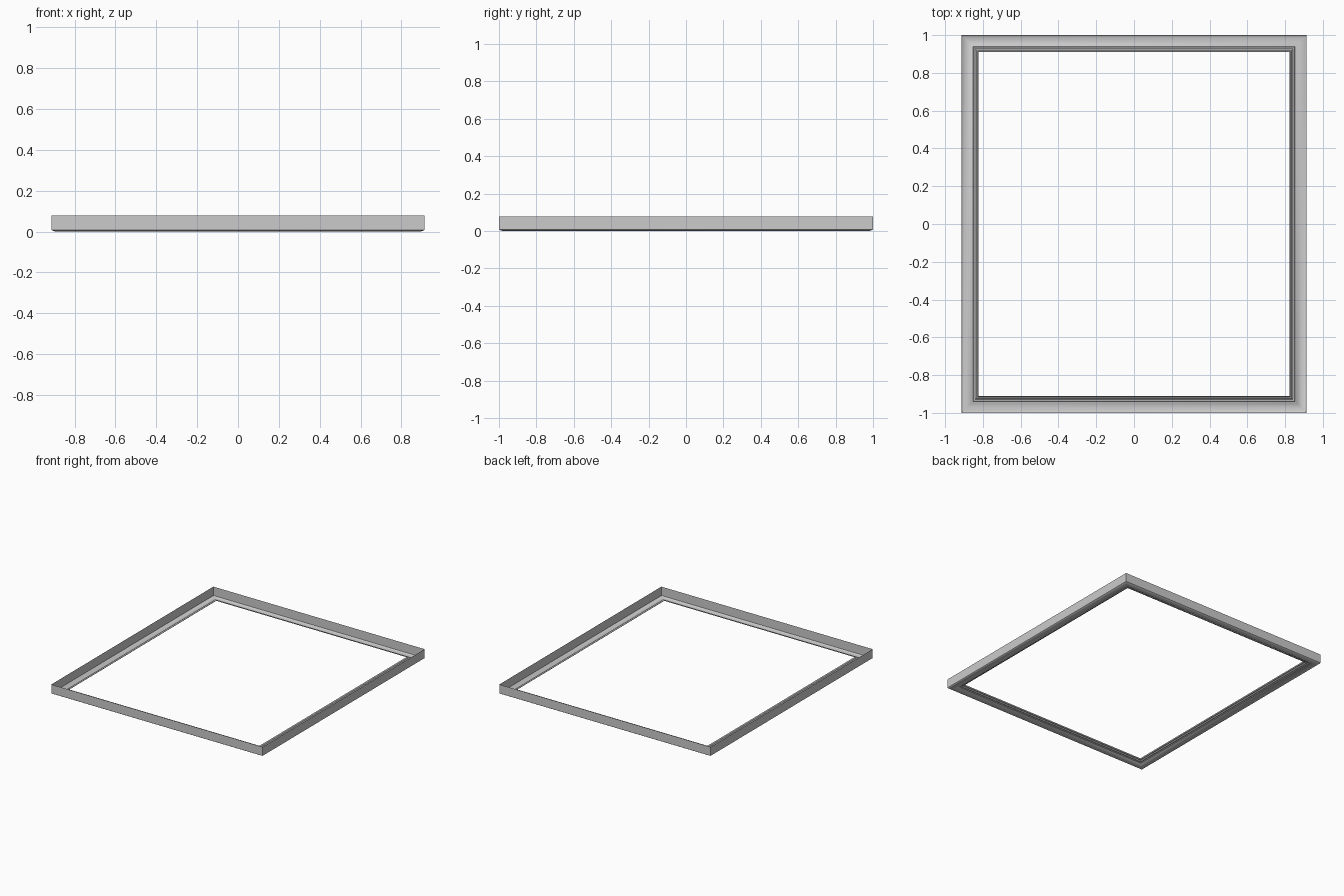
import bpy, bmesh

if "Cube" in bpy.data.objects:
    bpy.data.objects.remove(bpy.data.objects["Cube"])

HALF_X, HALF_Y = 0.913, 1.0

# Moulding cross-section: (inset from outer edge, height); open at the back (top)
PROFILE = [
    (0.000, 0.078), (0.000, 0.009), (0.004, 0.006), (0.010, 0.003),
    (0.018, 0.001), (0.027, 0.000), (0.038, 0.002), (0.047, 0.006),
    (0.055, 0.012), (0.060, 0.013), (0.062, 0.018), (0.067, 0.015),
    (0.072, 0.015), (0.076, 0.018), (0.078, 0.022), (0.084, 0.022),
    (0.088, 0.025), (0.090, 0.029),
]


def sweep_frame(name, profile):
    """Sweep the section round a rectangle with mitred corners."""
    bm = bmesh.new()
    rings = []
    for inset, z in profile:
        x, y = HALF_X - inset, HALF_Y - inset
        rings.append([bm.verts.new((sx * x, sy * y, z))
                      for sx, sy in ((-1, -1), (1, -1), (1, 1), (-1, 1))])
    for a, b in zip(rings, rings[1:]):
        for i in range(4):
            j = (i + 1) % 4
            bm.faces.new((a[j], a[i], b[i], b[j]))
    mesh = bpy.data.meshes.new(name)
    bm.to_mesh(mesh)
    bm.free()
    obj = bpy.data.objects.new(name, mesh)
    bpy.context.collection.objects.link(obj)
    return obj


# Hollow moulded frame, lying face down
frame = sweep_frame("moulded_frame", PROFILE)
bpy.context.view_layer.objects.active = frame
frame.select_set(True)
bpy.ops.object.shade_smooth_by_angle(angle=0.6)
